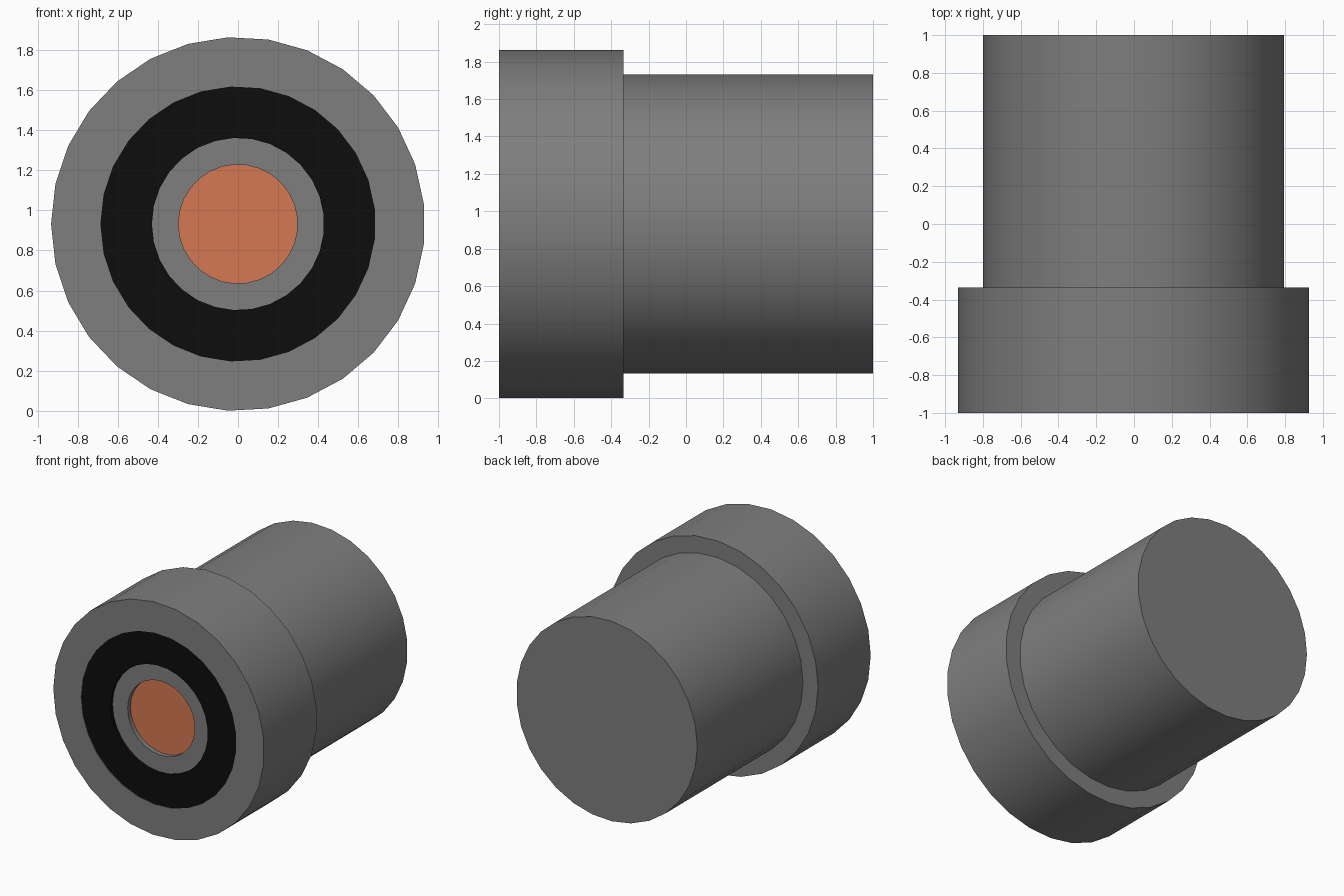
import bpy, bmesh, math

if "Cube" in bpy.data.objects:
    bpy.data.objects.remove(bpy.data.objects["Cube"])

SIDES = 29      # odd count: a vertex on the left, a flat on the right
CZ = 0.932      # height of the axis


def material(name, rgb):
    m = bpy.data.materials.new(name)
    m.diffuse_color = (*rgb, 1.0)
    m.use_nodes = True
    m.node_tree.nodes["Principled BSDF"].inputs["Base Color"].default_value = m.diffuse_color
    return m


GREY = material("grey", (0.21, 0.21, 0.21))
BLACK = material("black", (0.004, 0.004, 0.004))
ORANGE = material("orange", (0.66, 0.19, 0.085))


def lathe(name, profile, mat, sides=SIDES):
    """Revolve (radius, y) points about the y axis; radius 0 closes as a cap."""
    bm = bmesh.new()
    rings = []
    for r, y in profile:
        ring = []
        for k in range(sides):
            a = math.pi + 2 * math.pi * k / sides
            ring.append(bm.verts.new((r * math.cos(a), y, CZ + r * math.sin(a))))
        rings.append(ring)
    for a, b in zip(rings, rings[1:]):
        for k in range(sides):
            n = (k + 1) % sides
            bm.faces.new((a[k], a[n], b[n], b[k]))
    return finish(name, bm, rings, mat)


def finish(name, bm, rings, mat):
    # cap both ends with flat polygons
    bm.faces.new(rings[0])
    if len(rings) > 1:
        bm.faces.new(list(reversed(rings[-1])))
        bmesh.ops.recalc_face_normals(bm, faces=bm.faces[:])
    else:
        bm.normal_update()
        for f in bm.faces:
            if f.normal.y > 0:
                f.normal_flip()
    mesh = bpy.data.meshes.new(name)
    bm.to_mesh(mesh)
    bm.free()
    mesh.materials.append(mat)
    ob = bpy.data.objects.new(name, mesh)
    bpy.context.collection.objects.link(ob)
    bpy.ops.object.select_all(action='DESELECT')
    ob.select_set(True)
    bpy.context.view_layer.objects.active = ob
    bpy.ops.object.shade_smooth_by_angle(angle=math.radians(30))
    return ob


# Housing: rear barrel, wide collar, front rim, stepped recess in the face
lathe("housing", [
    (0.80, 1.0), (0.80, -0.335), (0.933, -0.335), (0.933, -1.0),
    (0.687, -1.0), (0.687, -0.97), (0.297, -0.97), (0.297, -0.93),
], GREY)

# Black ring filling the outer part of the recess
ring = lathe("black_ring", [(0.687, -0.995), (0.43, -0.995), (0.43, -0.97)], BLACK)
bm = bmesh.new()
bm.from_mesh(ring.data)
caps = [f for f in bm.faces if len(f.verts) > 4]
bmesh.ops.delete(bm, geom=caps, context='FACES_ONLY')   # keep the ring open
bmesh.ops.recalc_face_normals(bm, faces=bm.faces[:])
if min(bm.faces, key=lambda f: f.calc_center_median().y).normal.y > 0:
    bmesh.ops.reverse_faces(bm, faces=bm.faces[:])
bm.to_mesh(ring.data)
bm.free()

# Orange disc at the bottom of the central hole
lathe("orange_disc", [(0.297, -0.933)], ORANGE)
